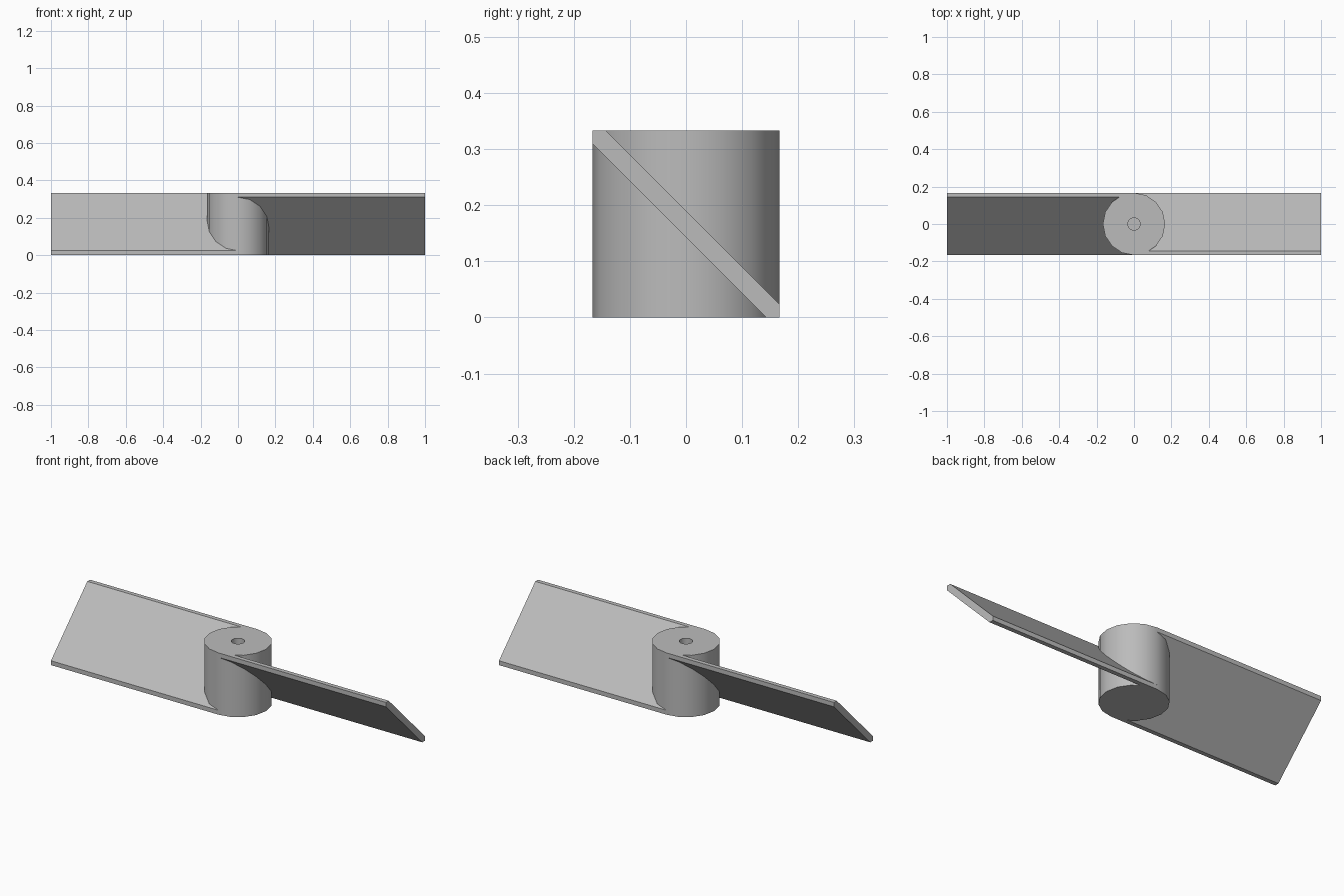
import bpy, bmesh, math
from mathutils import Matrix, Vector

cube = bpy.data.objects.get("Cube")
if cube:
    bpy.data.objects.remove(cube, do_unlink=True)

R = 1 / 6        # hub radius, also half the height
H = 2 * R        # overall height
BEVEL = 0.0236   # flat width left where the blade edges are trimmed
BORE = 0.033
BORE_FLOOR = 0.23
SIDES = 16

grey = bpy.data.materials.new("light grey")
grey.use_nodes = True
colour = (0.5, 0.5, 0.5, 1)
grey.diffuse_color = colour
grey.node_tree.nodes["Principled BSDF"].inputs["Base Color"].default_value = colour


def add_object(name, bm):
    bmesh.ops.recalc_face_normals(bm, faces=bm.faces)
    mesh = bpy.data.meshes.new(name)
    bm.to_mesh(mesh)
    bm.free()
    mesh.materials.append(grey)
    obj = bpy.data.objects.new(name, mesh)
    bpy.context.collection.objects.link(obj)
    return obj


# Hub: a turned profile with a blind bore in the top
bm = bmesh.new()
profile = [(0, 0), (R, 0), (R, H), (BORE, H), (BORE, BORE_FLOOR), (0, BORE_FLOOR)]
verts = [bm.verts.new((r, 0, z)) for r, z in profile]
edges = [bm.edges.new(pair) for pair in zip(verts, verts[1:])]
bmesh.ops.spin(bm, geom=verts + edges, cent=(0, 0, 0), axis=(0, 0, 1),
               angle=math.tau, steps=SIDES)
bmesh.ops.remove_doubles(bm, verts=bm.verts, dist=0.0001)
hub = add_object("hub", bm)
bpy.context.view_layer.objects.active = hub
hub.select_set(True)
bpy.ops.object.shade_smooth_by_angle(angle=math.radians(30))
hub.select_set(False)

# Blades: a slanted slab trimmed to the hub height, repeated half a turn round
section = [(-R, H), (-R + BEVEL, H), (R, BEVEL), (R, 0), (R - BEVEL, 0), (-R, H - BEVEL)]
for name, turn in (("left_blade", 0), ("right_blade", math.pi)):
    bm = bmesh.new()
    face = bm.faces.new([bm.verts.new((0, y, z)) for y, z in section])
    result = bmesh.ops.extrude_face_region(bm, geom=[face], use_keep_orig=True)
    moved = [v for v in result["geom"] if isinstance(v, bmesh.types.BMVert)]
    bmesh.ops.translate(bm, verts=moved, vec=Vector((1, 0, 0)))
    bmesh.ops.transform(bm, matrix=Matrix.Rotation(turn, 4, "Z"), verts=bm.verts)
    # The slab runs into the hub axis; open the part that would cross the bore
    add_object(name, bm)
